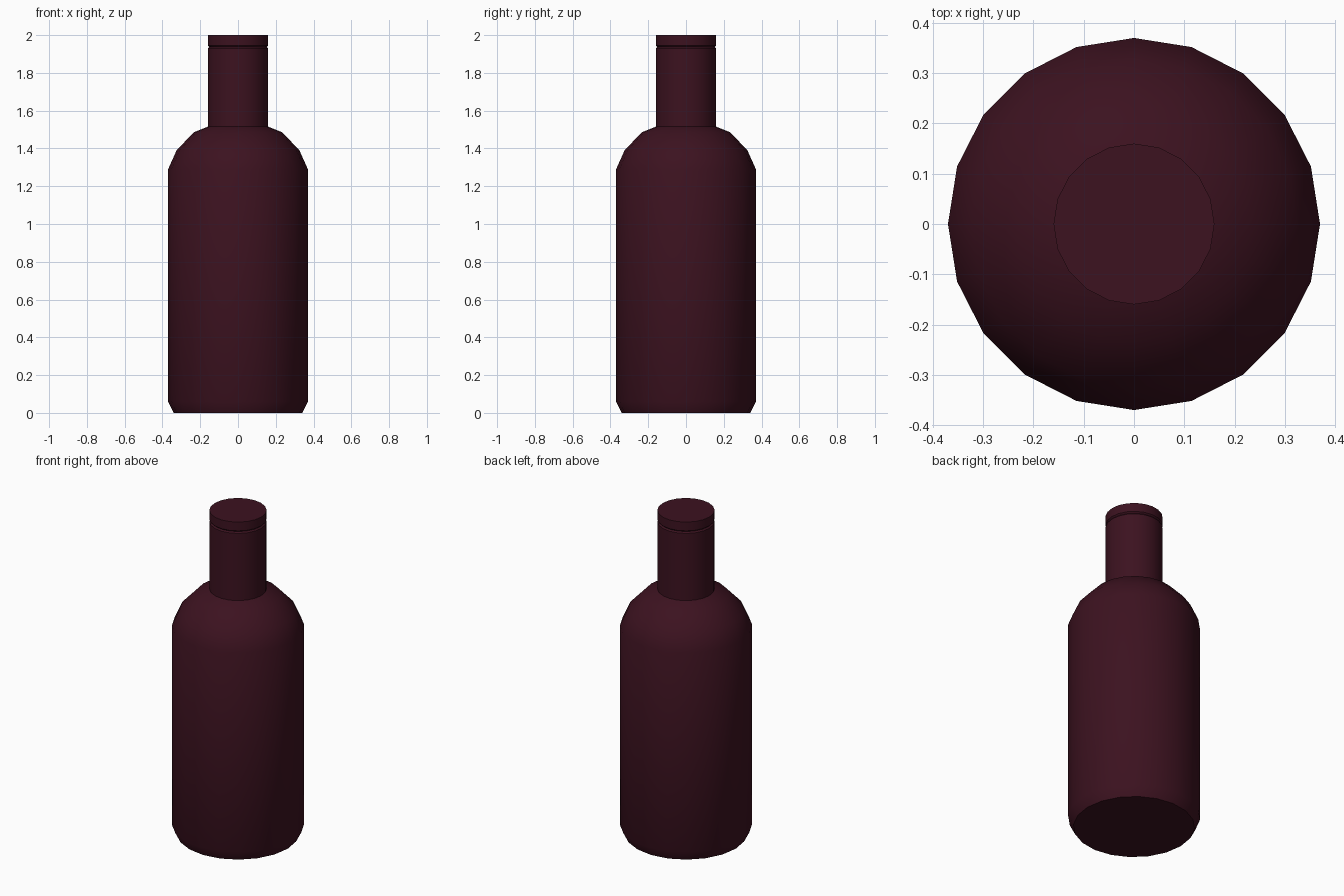
import bpy, bmesh, math

if "Cube" in bpy.data.objects:
    bpy.data.objects.remove(bpy.data.objects["Cube"])

SIDES = 20

wine = bpy.data.materials.new("dark_wine_glass")
wine.diffuse_color = (0.045, 0.006, 0.014, 1)
wine.use_nodes = True
wine.node_tree.nodes["Principled BSDF"].inputs["Base Color"].default_value = wine.diffuse_color


def lathe(name, profile):
    """Revolve (radius, z) points around z and cap both ends."""
    bm = bmesh.new()
    rings = []
    for r, z in profile:
        rings.append([bm.verts.new((r * math.cos(2 * math.pi * i / SIDES),
                                    r * math.sin(2 * math.pi * i / SIDES), z))
                      for i in range(SIDES)])
    for low, high in zip(rings, rings[1:]):
        for i in range(SIDES):
            j = (i + 1) % SIDES
            bm.faces.new((low[i], low[j], high[j], high[i]))
    bm.faces.new(rings[0][::-1])
    bm.faces.new(rings[-1])
    mesh = bpy.data.meshes.new(name)
    bm.to_mesh(mesh)
    bm.free()
    mesh.materials.append(wine)
    obj = bpy.data.objects.new(name, mesh)
    bpy.context.collection.objects.link(obj)
    bpy.ops.object.select_all(action='DESELECT')
    obj.select_set(True)
    bpy.context.view_layer.objects.active = obj
    bpy.ops.object.shade_smooth_by_angle(angle=math.radians(40))
    return obj


# One continuous bottle: chamfered base, body, rounded shoulder, neck, groove, lip
lathe("bottle", [
    (0.34, 0.0), (0.37, 0.06), (0.37, 1.29), (0.325, 1.39), (0.235, 1.485),
    (0.16, 1.515), (0.16, 1.93), (0.152, 1.938), (0.16, 1.946), (0.16, 2.0),
])
